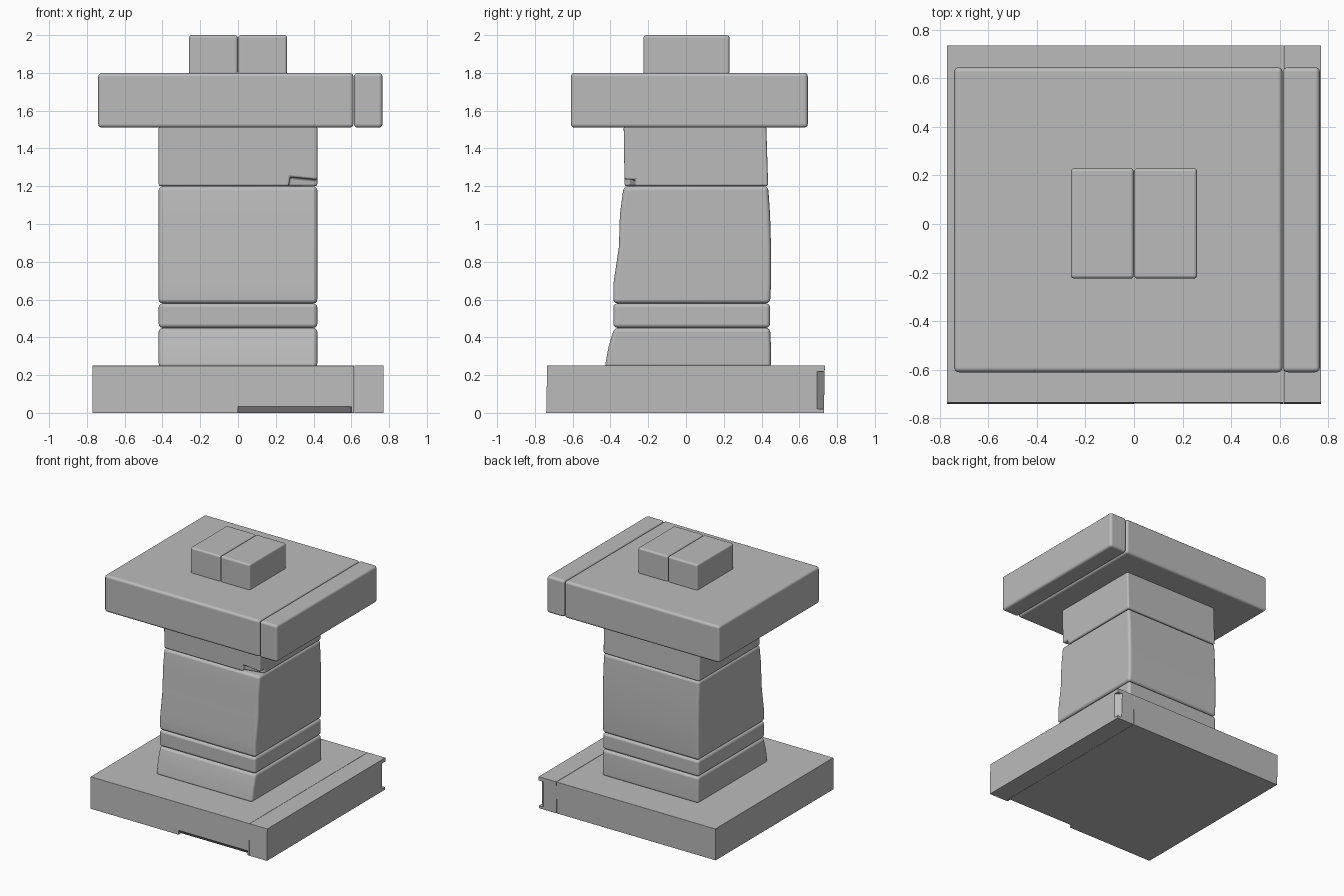
import bpy
import bmesh

default = bpy.data.objects.get("Cube")
if default:
    bpy.data.objects.remove(default, do_unlink=True)

stone = bpy.data.materials.new("grey_stone")
stone.use_nodes = True
GREY = (0.5, 0.5, 0.5, 1)
stone.diffuse_color = GREY
stone.node_tree.nodes["Principled BSDF"].inputs["Base Color"].default_value = GREY


def block(name, x0, x1, rings):
    """Stone block from stacked rings of (z, front y, back y)."""
    bm = bmesh.new()
    loops = []
    for z, front, back in rings:
        corners = [(x0, front), (x1, front), (x1, back), (x0, back)]
        loops.append([bm.verts.new((x, y, z)) for x, y in corners])
    for low, high in zip(loops, loops[1:]):
        for i in range(4):
            j = (i + 1) % 4
            bm.faces.new((low[i], low[j], high[j], high[i]))
    bm.faces.new(loops[0][::-1])
    bm.faces.new(loops[-1])
    mesh = bpy.data.meshes.new(name)
    bm.to_mesh(mesh)
    bm.free()
    mesh.materials.append(stone)
    obj = bpy.data.objects.new(name, mesh)
    bpy.context.collection.objects.link(obj)
    return obj


def chip(obj, location, size, turn=(0, 0, 0)):
    """Knock a broken corner or edge out of a block."""
    bpy.ops.mesh.primitive_cube_add(size=1, location=location, rotation=turn)
    cutter = bpy.context.object
    cutter.scale = size
    cutter.hide_render = True
    cutter.data.materials.append(stone)
    mod = obj.modifiers.new("chip", 'BOOLEAN')
    mod.operation = 'DIFFERENCE'
    mod.object = cutter
    bpy.context.view_layer.objects.active = obj
    bpy.ops.object.modifier_apply(modifier=mod.name)
    bpy.data.objects.remove(cutter, do_unlink=True)


def wear(obj, width):
    """Round off the worn edges."""
    mod = obj.modifiers.new("worn_edges", 'BEVEL')
    mod.width = width
    mod.segments = 3
    mod.limit_method = 'ANGLE'
    mod.angle_limit = 0.6
    mod.harden_normals = True
    bpy.ops.object.select_all(action='DESELECT')
    obj.select_set(True)
    bpy.context.view_layer.objects.active = obj
    bpy.ops.object.shade_smooth_by_angle(angle=0.9)


# Base slab, cracked into two pieces
base = [(0, -0.74, 0.73), (0.25, -0.735, 0.735)]
base_main = block("base_slab", -0.77, 0.615, base)
base_strip = block("base_strip", 0.617, 0.77, base)
chip(base_main, (0.3, -0.74, 0), (0.6, 0.05, 0.05), (0.7, 0, 0))
chip(base_strip, (0.77, 0.735, 0.12), (0.06, 0.06, 0.2), (0, 0, 0.78))

# Column courses, bottom to top
plinth = block("column_plinth", -0.42, 0.42,
               [(0.24, -0.43, 0.45), (0.35, -0.41, 0.45), (0.45, -0.38, 0.445)])
band = block("column_band", -0.42, 0.42,
             [(0.45, -0.385, 0.445), (0.58, -0.385, 0.445)])
shaft = block("column_shaft", -0.42, 0.42,
              [(0.58, -0.385, 0.445), (0.68, -0.385, 0.45), (0.88, -0.355, 0.45),
               (1.05, -0.35, 0.445), (1.2, -0.33, 0.435)])
neck = block("column_neck", -0.42, 0.42,
             [(1.2, -0.325, 0.435), (1.52, -0.33, 0.425)])
chip(neck, (0.36, -0.33, 1.2), (0.17, 0.1, 0.08), (0, 0.1, 0.2))

# Top slab, cracked into two pieces
slab = [(1.51, -0.61, 0.645), (1.8, -0.61, 0.645)]
slab_main = block("top_slab", -0.74, 0.611, slab)
slab_strip = block("top_strip", 0.613, 0.765, slab)

# Paired cap stones
cap = [(1.79, -0.225, 0.23), (2.0, -0.225, 0.23)]
cap_right = block("cap_stone_right", -0.26, -0.001, cap)
cap_left = block("cap_stone_left", 0.001, 0.26, cap)

for part in (base_main, base_strip, slab_main, slab_strip):
    wear(part, 0.02)
for part in (plinth, band, shaft, neck):
    wear(part, 0.022)
for part in (cap_right, cap_left):
    wear(part, 0.015)
